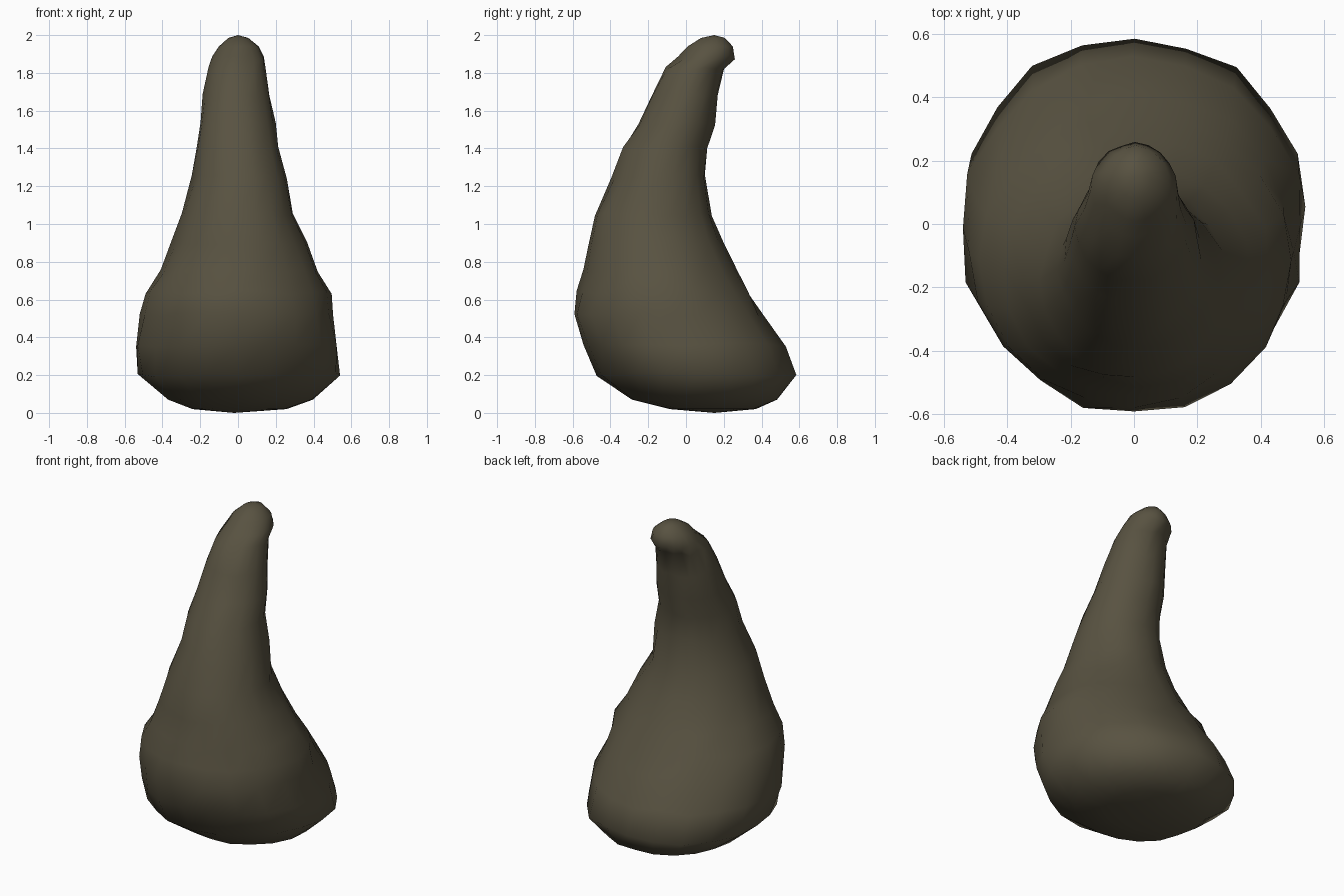
import bpy, bmesh, math, random

if "Cube" in bpy.data.objects:
    bpy.data.objects.remove(bpy.data.objects["Cube"])
random.seed(4)

# cross-sections: height, x min, x max, y min (front), y max (back)
RINGS = [
    (0.02, -0.24, 0.26, -0.08, 0.37),
    (0.07, -0.37, 0.40, -0.29, 0.49),
    (0.20, -0.535, 0.54, -0.48, 0.59),
    (0.36, -0.545, 0.535, -0.555, 0.53),
    (0.52, -0.51, 0.51, -0.595, 0.42),
    (0.64, -0.48, 0.485, -0.57, 0.34),
    (0.75, -0.41, 0.43, -0.55, 0.27),
    (0.90, -0.35, 0.37, -0.51, 0.19),
    (1.05, -0.295, 0.295, -0.485, 0.13),
    (1.25, -0.24, 0.26, -0.39, 0.105),
    (1.40, -0.22, 0.215, -0.34, 0.11),
    (1.53, -0.20, 0.195, -0.25, 0.15),
    (1.68, -0.185, 0.17, -0.18, 0.165),
    (1.82, -0.155, 0.145, -0.11, 0.205),
    (1.88, -0.135, 0.14, -0.04, 0.255),
    (1.94, -0.10, 0.11, 0.01, 0.245),
    (1.985, -0.05, 0.055, 0.08, 0.205),
]
SIDES = 20

mat = bpy.data.materials.new("dark olive horn")
mat.diffuse_color = (0.098, 0.085, 0.053, 1)
mat.use_nodes = True
mat.node_tree.nodes["Principled BSDF"].inputs["Base Color"].default_value = mat.diffuse_color

# bent, slightly lumpy horn lofted through the cross-sections
bm = bmesh.new()
loops = []
for z, x0, x1, y0, y1 in RINGS:
    loop = []
    for i in range(SIDES):
        a = 2 * math.pi * i / SIDES
        r = 1 + random.uniform(-0.025, 0.025)
        dz = random.uniform(-0.012, 0.012) if 0.1 < z < 1.9 else 0
        loop.append(bm.verts.new(((x0 + x1) / 2 + (x1 - x0) / 2 * r * math.cos(a),
                                  (y0 + y1) / 2 + (y1 - y0) / 2 * r * math.sin(a),
                                  z + dz)))
    loops.append(loop)
for lo, hi in zip(loops, loops[1:]):
    for i in range(SIDES):
        j = (i + 1) % SIDES
        bm.faces.new((lo[i], lo[j], hi[j], hi[i]))

# rounded base and tip
bottom = bm.verts.new((-0.02, 0.15, 0))
tip = bm.verts.new((0, 0.15, 2))
for i in range(SIDES):
    j = (i + 1) % SIDES
    bm.faces.new((bottom, loops[0][j], loops[0][i]))
    bm.faces.new((tip, loops[-1][i], loops[-1][j]))
bmesh.ops.recalc_face_normals(bm, faces=bm.faces)
for f in bm.faces:
    f.smooth = True

mesh = bpy.data.meshes.new("curved_horn")
bm.to_mesh(mesh)
bm.free()
mesh.materials.append(mat)
horn = bpy.data.objects.new("curved_horn", mesh)
bpy.context.collection.objects.link(horn)
